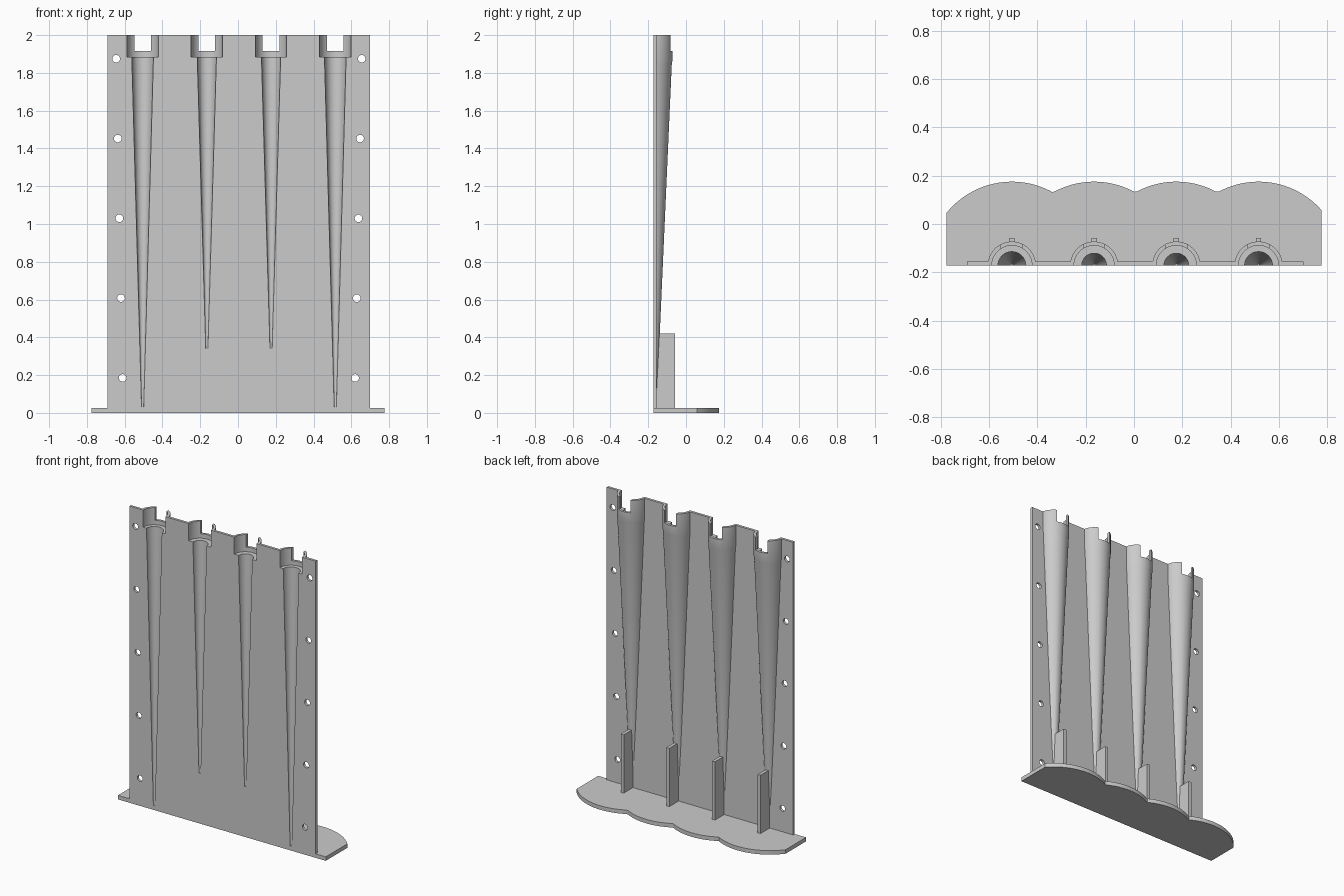
import bpy, bmesh, math
from mathutils import Matrix

if "Cube" in bpy.data.objects:
    bpy.data.objects.remove(bpy.data.objects["Cube"], do_unlink=True)

FRONT = -0.172                              # parting plane, also the cone axis
CENTRES = [-0.505, -0.165, 0.175, 0.515]

gray = bpy.data.materials.new("plain gray")
gray.use_nodes = True
colour = (0.6, 0.6, 0.6, 1)
gray.diffuse_color = colour
for node in gray.node_tree.nodes:
    if node.type == 'BSDF_PRINCIPLED':
        node.inputs["Base Color"].default_value = colour


def finish(bm, name):
    bmesh.ops.recalc_face_normals(bm, faces=bm.faces)
    mesh = bpy.data.meshes.new(name)
    bm.to_mesh(mesh)
    bm.free()
    mesh.materials.append(gray)
    obj = bpy.data.objects.new(name, mesh)
    bpy.context.collection.objects.link(obj)
    return obj


def box(name, x0, x1, y0, y1, z0, z1):
    bm = bmesh.new()
    m = Matrix.Translation(((x0 + x1) / 2, (y0 + y1) / 2, (z0 + z1) / 2))
    bmesh.ops.create_cube(bm, size=1, matrix=m @ Matrix.Diagonal((x1 - x0, y1 - y0, z1 - z0, 1)))
    return finish(bm, name)


def lathe(name, x, profile, n=64):
    """Closed solid of revolution about the vertical axis at (x, FRONT)."""
    bm = bmesh.new()
    rings = []
    for r, z in profile:
        rings.append([bm.verts.new((x + r * math.cos(2 * math.pi * (i + 0.5) / n),
                                    FRONT + r * math.sin(2 * math.pi * (i + 0.5) / n), z))
                      for i in range(n)])
    for a, b in zip(rings, rings[1:]):
        for i in range(n):
            j = (i + 1) % n
            bm.faces.new((a[i], a[j], b[j], b[i]))
    bm.faces.new(rings[0])
    bm.faces.new(rings[-1])
    return finish(bm, name)


def combine(target, tool, operation):
    tool.hide_render = True
    mod = target.modifiers.new(operation.lower(), 'BOOLEAN')
    mod.operation = operation
    mod.solver = 'EXACT'
    mod.object = tool
    bpy.context.view_layer.objects.active = target
    bpy.ops.object.modifier_apply(modifier=mod.name)
    bpy.data.objects.remove(tool, do_unlink=True)


# Scalloped foot
half, R, steps = 0.775, 0.347, 124
outline = [(-half, -0.3)]
for i in range(steps + 1):
    x = -half + 2 * half * i / steps
    reach = max(math.sqrt(max(R * R - (x - c) ** 2, 0)) for c in CENTRES)
    outline.append((x, FRONT + reach))
outline.append((half, -0.3))
bm = bmesh.new()
face = bm.faces.new([bm.verts.new((x, y, 0)) for x, y in outline])
ext = bmesh.ops.extrude_face_region(bm, geom=[face])
bmesh.ops.translate(bm, vec=(0, 0, 0.027),
                    verts=[v for v in ext["geom"] if isinstance(v, bmesh.types.BMVert)])
mould = finish(bm, "half_mould")

# Back plate, tapered shells and support fins
combine(mould, box("plate", -0.69, 0.70, -0.29, -0.155, 0.01, 2.1), 'UNION')
for c in CENTRES:
    combine(mould, lathe("shell", c, [(0.015, 0.012), (0.097, 1.85), (0.0995, 1.86), (0.0995, 2.08)]), 'UNION')
    combine(mould, box("fin", c - 0.011, c + 0.011, -0.16, -0.057, 0.013, 0.42), 'UNION')

# Trim to the parting plane and the top
combine(mould, box("front_trim", -1, 1, -0.6, FRONT, -0.5, 2.5), 'DIFFERENCE')
combine(mould, box("top_trim", -1, 1, -0.7, 0.5, 2, 2.6), 'DIFFERENCE')

# Tapered cavities with a stepped mouth and a notch behind
for c, tip, r in zip(CENTRES, (0.03, 0.34, 0.34, 0.03), (0.0575, 0.051, 0.051, 0.0575)):
    bore = [(0.006, tip), (r, 1.885), (0.083, 1.885), (0.083, 2.2)]
    combine(mould, lathe("bore", c, bore), 'DIFFERENCE')
    combine(mould, box("notch", c - 0.044, c + 0.044, -0.3, 0.05, 1.915, 2.3), 'DIFFERENCE')

# Slanted rows of bolt holes
for k in range(5):
    z = 0.185 + 0.4225 * k
    for x in (-0.611 - 0.0085 * k, 0.62 + 0.0088 * k):
        bm = bmesh.new()
        m = Matrix.Translation((x, -0.16, z)) @ Matrix.Rotation(math.pi / 2, 4, 'X')
        bmesh.ops.create_cone(bm, cap_ends=True, segments=32, radius1=0.02, radius2=0.02, depth=0.2, matrix=m)
        combine(mould, finish(bm, "bolt_hole"), 'DIFFERENCE')

bpy.ops.object.select_all(action='DESELECT')
mould.select_set(True)
bpy.context.view_layer.objects.active = mould
bpy.ops.object.shade_smooth_by_angle(angle=math.radians(25))
